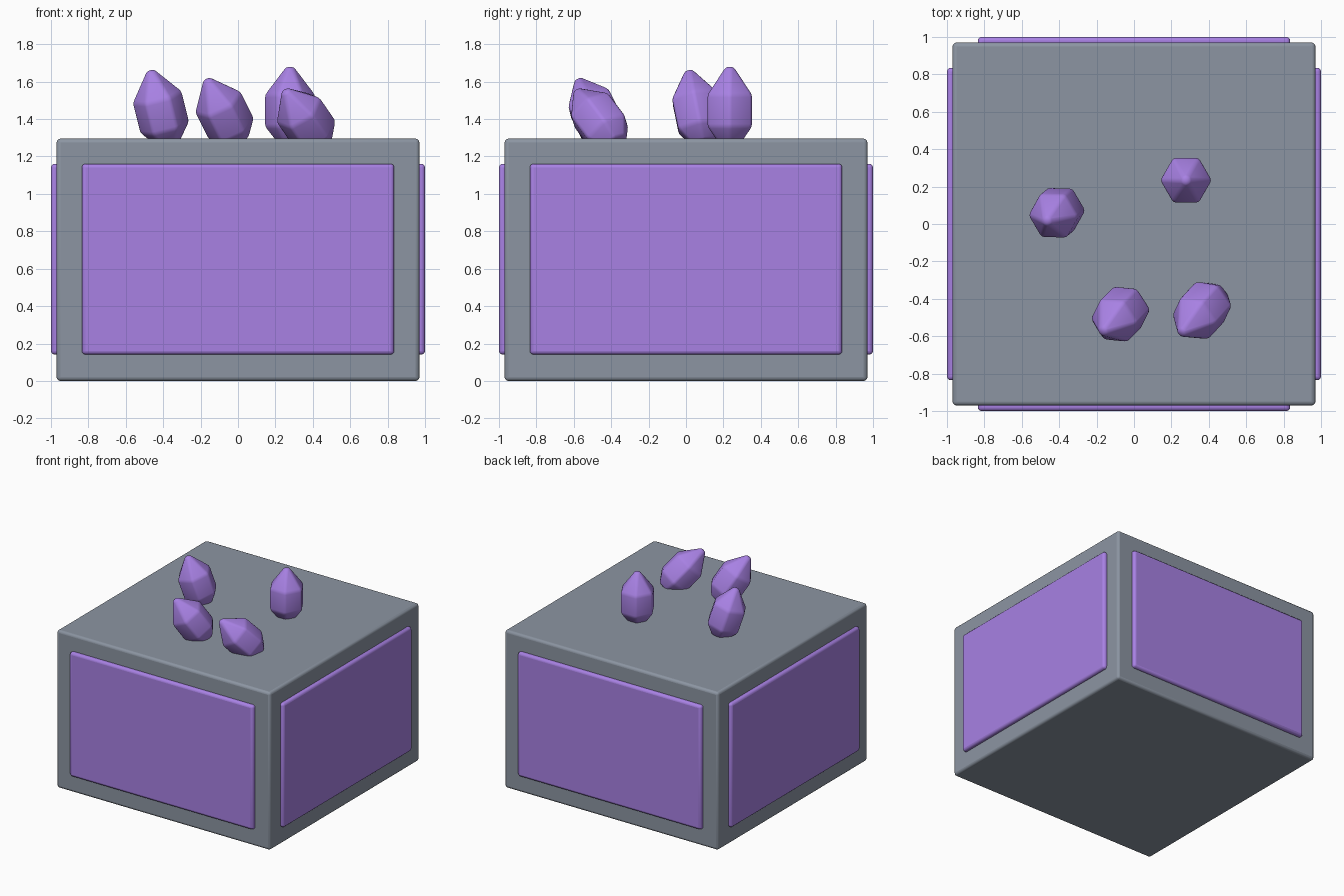
import bpy, bmesh, math
from mathutils import Vector

if "Cube" in bpy.data.objects:
    bpy.data.objects.remove(bpy.data.objects["Cube"])


def material(name, rgb):
    m = bpy.data.materials.new(name)
    m.diffuse_color = (*rgb, 1)
    m.use_nodes = True
    m.node_tree.nodes["Principled BSDF"].inputs["Base Color"].default_value = m.diffuse_color
    return m


GREY = material("slate grey", (0.262, 0.301, 0.362))
PURPLE = material("amethyst purple", (0.392, 0.220, 0.775))


def finish(bm, name, mat, bevel, segments, angle):
    bmesh.ops.recalc_face_normals(bm, faces=bm.faces)
    mesh = bpy.data.meshes.new(name)
    bm.to_mesh(mesh)
    bm.free()
    mesh.materials.append(mat)
    ob = bpy.data.objects.new(name, mesh)
    bpy.context.collection.objects.link(ob)
    mod = ob.modifiers.new("soft edges", 'BEVEL')
    mod.width, mod.segments = bevel, segments
    mod.limit_method = 'ANGLE'
    mod.angle_limit = math.radians(25)
    bpy.ops.object.select_all(action='DESELECT')
    ob.select_set(True)
    bpy.context.view_layer.objects.active = ob
    bpy.ops.object.shade_smooth_by_angle(angle=math.radians(angle))
    return ob


def box(name, size, centre, mat):
    bm = bmesh.new()
    bmesh.ops.create_cube(bm, size=1)
    bmesh.ops.scale(bm, vec=size, verts=bm.verts)
    ob = finish(bm, name, mat, 0.02, 3, 40)
    ob.location = centre
    return ob


def crystal(name, centre, axis):
    # six-sided column with a blunt point above and a short taper below
    bm = bmesh.new()
    rings = []
    for z, r in ((-0.17, 0.07), (-0.085, 0.137), (0.085, 0.137), (0.234, 0.024)):
        rings.append([bm.verts.new((r * math.cos(i * math.pi / 3),
                                    r * math.sin(i * math.pi / 3), z))
                      for i in range(6)])
    for lo, hi in zip(rings, rings[1:]):
        for i in range(6):
            j = (i + 1) % 6
            bm.faces.new((lo[i], lo[j], hi[j], hi[i]))
    bm.faces.new(rings[0][::-1])
    bm.faces.new(rings[-1])
    ob = finish(bm, name, PURPLE, 0.014, 2, 60)
    ob.location = centre
    ob.rotation_mode = 'QUATERNION'
    ob.rotation_quaternion = Vector((0, 0, 1)).rotation_difference(Vector(axis))


# main block
box("block", (1.94, 1.94, 1.295), (0, 0, 0.6475), GREY)

# raised panel on each of the four sides
for i, side in enumerate(("front", "right", "back", "left")):
    a = i * math.pi / 2
    panel = box(side + "_panel", (1.67, 0.10, 1.02),
                (0.95 * math.sin(a), -0.95 * math.cos(a), 0.651), PURPLE)
    panel.rotation_euler.z = a

# crystals growing from the top
crystal("upright_crystal", (0.278, 0.234, 1.445), (0, 0, 1))
crystal("left_crystal", (-0.412, 0.06, 1.437), (-0.055, -0.045, 0.22))
crystal("front_middle_crystal", (-0.072, -0.482, 1.42), (-0.095, -0.095, 0.19))
crystal("front_right_crystal", (0.364, -0.462, 1.387), (-0.11, -0.12, 0.16))
